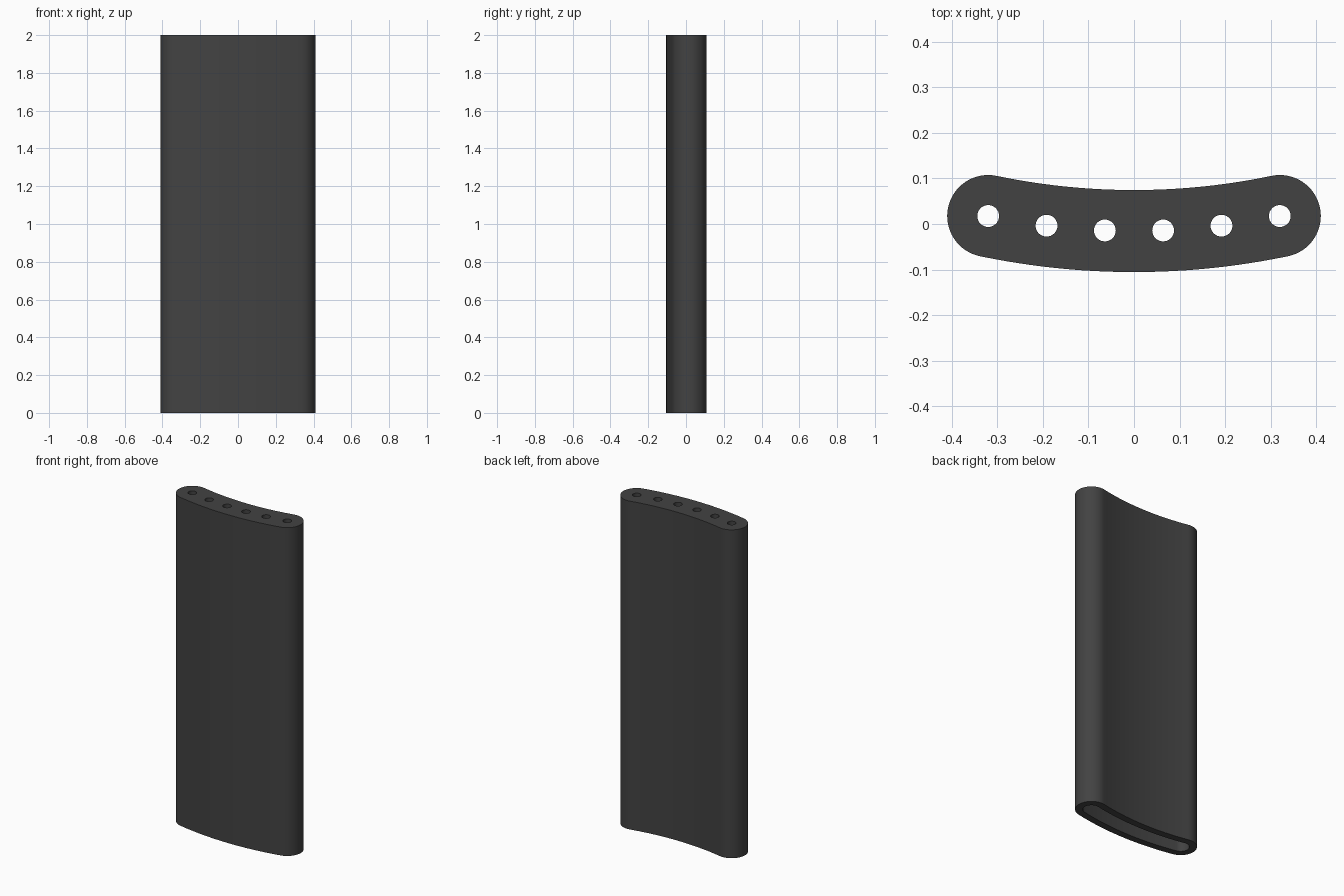
import bpy, bmesh, math

if "Cube" in bpy.data.objects:
    bpy.data.objects.remove(bpy.data.objects["Cube"])

ARC_R = 1.568          # radius of the curved centreline
MID_Y = -0.0155        # lowest point of the centreline
END_A = math.asin(0.32 / ARC_R)
CENTRE_Y = MID_Y + ARC_R

charcoal = bpy.data.materials.new("charcoal")
charcoal.diffuse_color = (0.055, 0.055, 0.055, 1)
charcoal.use_nodes = True
charcoal.node_tree.nodes["Principled BSDF"].inputs["Base Color"].default_value = charcoal.diffuse_color


def on_arc(a, r=ARC_R):
    return (r * math.sin(a), CENTRE_Y - r * math.cos(a))


def circle(cx, cy, r, start=0.0, sweep=2 * math.pi, n=32):
    return [(cx + r * math.cos(start + sweep * i / n),
             cy + r * math.sin(start + sweep * i / n)) for i in range(n)]


def curved_slot(r, n=24):
    """Outline of a round-ended slot bent along the centreline, anticlockwise."""
    angles = [-END_A + 2 * END_A * i / n for i in range(n)]
    front = [on_arc(a, ARC_R + r) for a in angles]
    right = circle(*on_arc(END_A), r, END_A - math.pi / 2, math.pi)
    back = [on_arc(-a, ARC_R - r) for a in angles]
    left = circle(*on_arc(-END_A), r, math.pi / 2 - END_A, math.pi)
    return front + right + back + left


def prism(name, outline, z0, z1):
    bm = bmesh.new()
    base = bm.faces.new([bm.verts.new((x, y, z0)) for x, y in outline])
    top = bmesh.ops.extrude_face_region(bm, geom=[base])["geom"]
    verts = [v for v in top if isinstance(v, bmesh.types.BMVert)]
    bmesh.ops.translate(bm, verts=verts, vec=(0, 0, z1 - z0))
    bmesh.ops.recalc_face_normals(bm, faces=bm.faces)
    mesh = bpy.data.meshes.new(name)
    bm.to_mesh(mesh)
    bm.free()
    mesh.materials.append(charcoal)
    obj = bpy.data.objects.new(name, mesh)
    bpy.context.collection.objects.link(obj)
    return obj


# Curved body
body = prism("curved_body", curved_slot(0.09), 0, 2)

# Hollow open at the bottom, and six holes through the top cap
cutters = [prism("hollow_cutter", curved_slot(0.048), -0.1, 1.9)]
for i in range(6):
    x = -0.32 + 0.128 * i
    cx, cy = on_arc(math.asin(x / ARC_R))
    cutters.append(prism(f"hole_cutter_{i + 1}", circle(cx, cy, 0.024), 1.8, 2.1))

bpy.context.view_layer.objects.active = body
body.select_set(True)
for cutter in cutters:
    mod = body.modifiers.new("cut", "BOOLEAN")
    mod.operation = "DIFFERENCE"
    mod.solver = "EXACT"
    mod.object = cutter
    bpy.ops.object.modifier_apply(modifier=mod.name)
    bpy.data.objects.remove(cutter)

bpy.ops.object.shade_smooth_by_angle(angle=math.radians(30))
